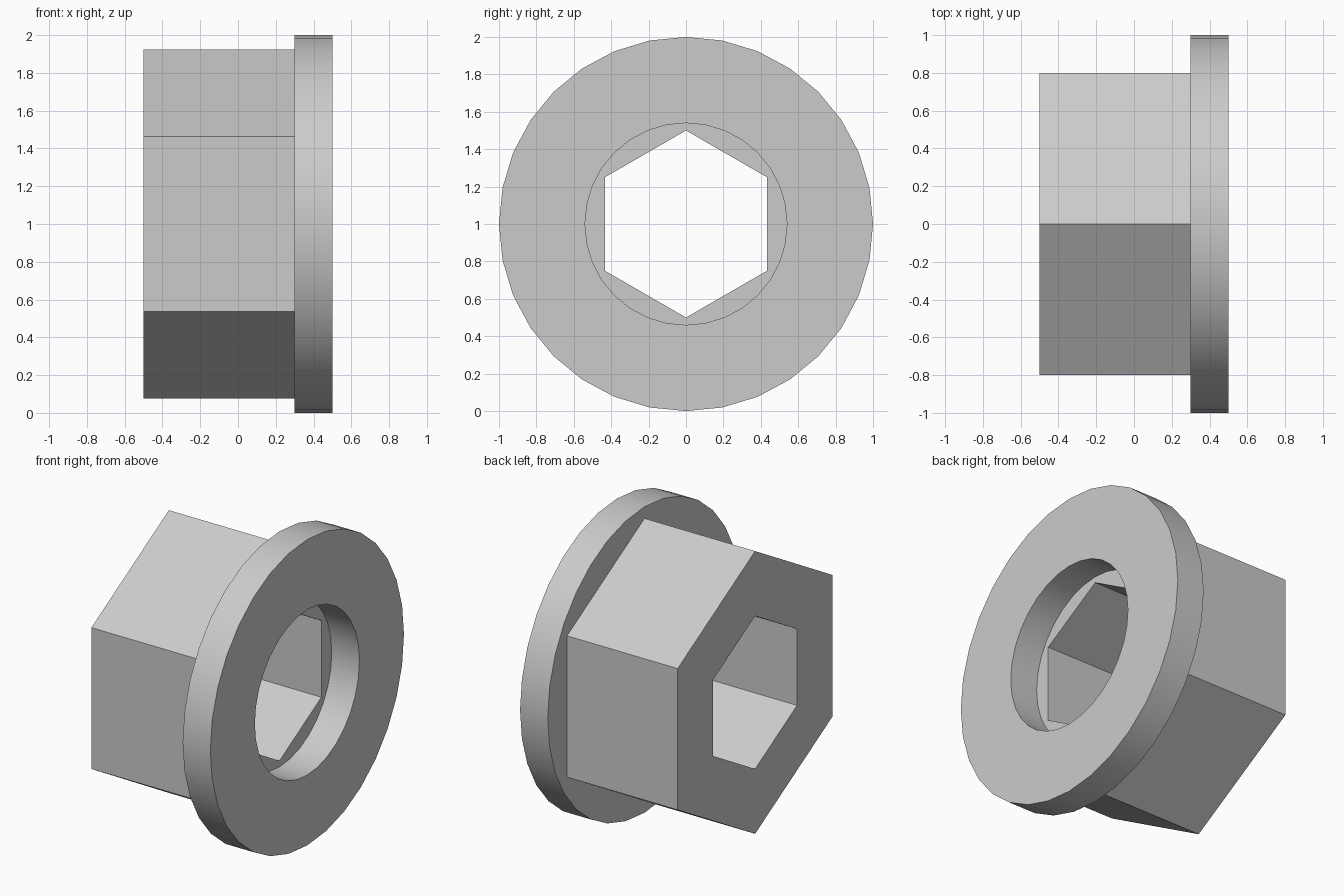
import bpy
import bmesh
from math import sin, cos, tau, radians

cube = bpy.data.objects.get("Cube")
if cube:
    bpy.data.objects.remove(cube, do_unlink=True)

# Plain grey metal
metal = bpy.data.materials.new("grey metal")
metal.use_nodes = True
grey = (0.6, 0.6, 0.6, 1)
metal.diffuse_color = grey
metal.node_tree.nodes["Principled BSDF"].inputs["Base Color"].default_value = grey


def tube(name, sides, outer, inner, x0, x1):
    """Hollow prism along x, with its first corner pointing up."""
    bm = bmesh.new()
    section = [(x0, outer), (x1, outer), (x1, inner), (x0, inner)]
    rings = [[bm.verts.new((x, r * sin(tau * i / sides), 1 + r * cos(tau * i / sides)))
              for i in range(sides)] for x, r in section]
    for k, ring in enumerate(rings):
        after = rings[(k + 1) % len(rings)]
        for i in range(sides):
            j = (i + 1) % sides
            bm.faces.new((ring[i], ring[j], after[j], after[i]))
    bmesh.ops.recalc_face_normals(bm, faces=bm.faces)
    mesh = bpy.data.meshes.new(name)
    bm.to_mesh(mesh)
    bm.free()
    mesh.materials.append(metal)
    obj = bpy.data.objects.new(name, mesh)
    bpy.context.collection.objects.link(obj)
    return obj


# Hexagonal body with a hexagonal bore
tube("hex_body", 6, 0.924, 0.5, -0.5, 0.3)

# Round flange with a wider round bore
flange = tube("round_flange", 32, 1.0, 0.54, 0.3, 0.5)
bpy.ops.object.select_all(action="DESELECT")
flange.select_set(True)
bpy.context.view_layer.objects.active = flange
bpy.ops.object.shade_smooth_by_angle(angle=radians(30))
